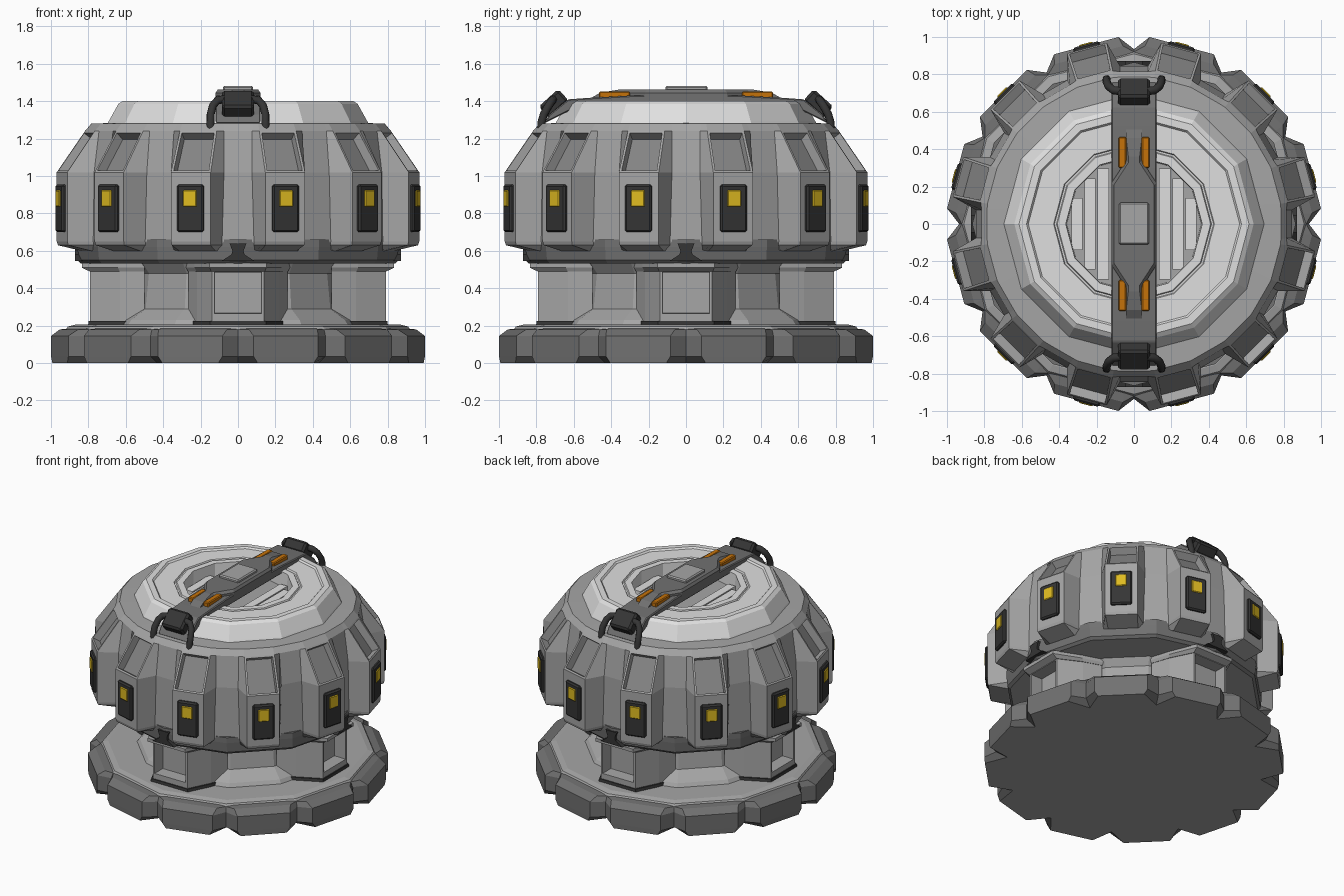
import bpy, bmesh, math
from mathutils import Matrix, Vector

if "Cube" in bpy.data.objects:
    bpy.data.objects.remove(bpy.data.objects["Cube"])


def material(name, r, g, b):
    m = bpy.data.materials.new(name)
    m.diffuse_color = (r, g, b, 1)
    m.use_nodes = True
    m.node_tree.nodes["Principled BSDF"].inputs["Base Color"].default_value = m.diffuse_color
    return m


GREY = material("mid grey", 0.38, 0.38, 0.38)
BAY = material("bay grey", 0.23, 0.23, 0.23)
LIGHT = material("light grey", 0.74, 0.74, 0.74)
DARK = material("dark grey", 0.165, 0.165, 0.165)
BLACK = material("charcoal", 0.035, 0.035, 0.035)
YELLOW = material("yellow", 0.74, 0.5, 0.015)
ORANGE = material("orange", 0.56, 0.17, 0.003)


def spin(deg):
    return Matrix.Rotation(math.radians(deg), 4, 'Z')


PODS = [spin(15 + 30 * k) for k in range(12)]
QUARTERS = [spin(90 * k) for k in range(4)]
ENDS = [spin(90), spin(-90)]
ONE = [Matrix.Identity(4)]


def loft(bm, rings, m=Matrix.Identity(4)):
    """Skin a list of equal closed rings and cap both ends."""
    vs = [[bm.verts.new(m @ Vector(p)) for p in r] for r in rings]
    n = len(rings[0])
    for a, b in zip(vs, vs[1:]):
        for i in range(n):
            bm.faces.new((a[i], a[(i + 1) % n], b[(i + 1) % n], b[i]))
    bm.faces.new(vs[0][::-1])
    bm.faces.new(vs[-1])


def finish(name, bm, mats, bevel=0):
    bmesh.ops.recalc_face_normals(bm, faces=bm.faces)
    me = bpy.data.meshes.new(name)
    bm.to_mesh(me)
    bm.free()
    for m in mats:
        me.materials.append(m)
    ob = bpy.data.objects.new(name, me)
    bpy.context.collection.objects.link(ob)
    if bevel:
        mod = ob.modifiers.new("edge_bevel", 'BEVEL')
        mod.width, mod.segments = bevel, 1
    return ob


def part(name, rings, mat, places=ONE, bevel=0):
    bm = bmesh.new()
    for m in places:
        loft(bm, rings, m)
    return finish(name, bm, [mat], bevel)


def grey_underside(ob):
    ob.data.materials.append(GREY)
    for p in ob.data.polygons:
        p.material_index = int(p.normal.z < -0.9)


def box(x0, x1, y0, y1, z0, z1):
    return [[(x0, y0, z), (x1, y0, z), (x1, y1, z), (x0, y1, z)] for z in (z0, z1)]


def twelve(*profile):
    """Twelve-sided rings from (radius, height) pairs."""
    return [[(r * math.cos(k * math.pi / 6), r * math.sin(k * math.pi / 6), z)
             for k in range(12)] for r, z in profile]


def across(profile, w):
    """Extrude an (x, z) profile sideways along y."""
    return [[(x, y, z) for x, z in profile] for y in (-w, w)]


def sector_ring(z, *points):
    """Repeat (radius, sideways, angle) points in all twelve sectors."""
    return [spin(30 * k + a) @ Vector((r, t, z)) for k in range(12) for r, t, a in points]


def recess(bm, faces, rim, depth):
    bmesh.ops.inset_individual(bm, faces=faces, thickness=rim, depth=0)
    bmesh.ops.inset_individual(bm, faces=faces, thickness=0.004, depth=-depth)


# Base rim: twelve blocks divided by V notches, and a top plate
def base_ring(z, notch, block, t):
    return sector_ring(z, (notch, 0, 0), (block, -t, 15), (block, t, 15))


base = part("base_rim", [base_ring(0, 0.86, 0.986, 0.155), base_ring(0.035, 0.935, 0.987, 0.178),
                         base_ring(0.145, 0.935, 0.987, 0.178), base_ring(0.18, 0.92, 0.935, 0.19),
                         base_ring(0.185, 0.88, 0.88, 0.18)], DARK)
grey_underside(base)
part("base_plate", twelve((0.92, 0.18), (0.91, 0.195), (0.87, 0.205)), GREY)

# Neck core
part("neck", twelve((0.68, 0.2), (0.66, 0.23), (0.57, 0.29), (0.55, 0.48), (0.6, 0.55)), GREY)


# Four pillars with recessed windows, feet and caps
def pillar_ring(z, out=0, side=0):
    half = [(0.79 + out, 0.14 + side), (0.63 + side, 0.22 + side), (0.5, 0.265 + side)]
    return [(x, -y, z) for x, y in reversed(half)] + [(x, y, z) for x, y in half]


bm = bmesh.new()
for m in QUARTERS:
    loft(bm, [pillar_ring(z) for z in (0.2, 0.25, 0.5, 0.54)], m)
bmesh.ops.recalc_face_normals(bm, faces=bm.faces)
recess(bm, [f for f in bm.faces if f.calc_center_median().xy.length > 0.77
            and 0.3 < f.calc_center_median().z < 0.45], 0.02, 0.09)
finish("pillars", bm, [GREY])
part("pillar_feet", [pillar_ring(0.2, 0.012, 0.012), pillar_ring(0.224, 0.008, 0.008)], BLACK, QUARTERS)
part("pillar_caps", [pillar_ring(0.49, 0.003, 0.003), pillar_ring(0.51, 0.045, 0.012),
                     pillar_ring(0.535, 0.045, 0.012)], GREY, QUARTERS)

# Collar under the drum, with a dark clip above each pillar
collar = part("collar", twelve((0.84, 0.532), (0.858, 0.55), (0.865, 0.62), (0.865, 0.66)), DARK)
grey_underside(collar)
part("collar_clips", [[(0.8, -a, z), (0.872, -a, z), (0.872, a, z), (0.8, a, z)]
                      for a, z in ((0.09, 0.545), (0.035, 0.58), (0.03, 0.6), (0.045, 0.64))],
     BLACK, QUARTERS)


# Drum: each 30 degree sector has a pod face and a valley face
def drum_ring(z, rp, tp, rv, tv):
    return sector_ring(z, (rv, -tv, 0), (rv, tv, 0), (rp, -tp, 15), (rp, tp, 15))


bm = bmesh.new()
loft(bm, [drum_ring(0.6, 0.84, 0.1, 0.82, 0.08),
          drum_ring(0.63, 0.968, 0.107, 0.84, 0.085),
          drum_ring(0.65, 0.974, 0.11, 0.845, 0.085),
          drum_ring(1.02, 0.974, 0.11, 0.845, 0.075),
          drum_ring(1.24, 0.82, 0.102, 0.815, 0.075),
          drum_ring(1.28, 0.785, 0.098, 0.785, 0.08),
          drum_ring(1.284, 0.67, 0.075, 0.67, 0.075)])
bmesh.ops.recalc_face_normals(bm, faces=bm.faces)
bays = []
for f in bm.faces:
    c = f.calc_center_median()
    off = abs(math.degrees(math.atan2(c.y, c.x)) % 30 - 15)
    if off < 1 and 1.05 < c.z < 1.2:
        bays.append(f)
recess(bm, bays, 0.018, 0.055)
for f in bays:
    f.material_index = 1
finish("drum", bm, [GREY, BAY])

# Lamp panels on the pods
part("lamp_panels", box(0.96, 0.994, -0.073, 0.073, 0.7, 0.955), BLACK, PODS, 0.01)
part("lamps", box(0.98, 1.0, -0.038, 0.038, 0.836, 0.924), YELLOW, PODS, 0.005)

# Dome lid with a recessed grille
part("dome", twelve((0.7, 1.275), (0.69, 1.295), (0.64, 1.385), (0.615, 1.402), (0.575, 1.402),
                    (0.565, 1.39), (0.43, 1.39), (0.425, 1.38), (0.415, 1.38), (0.41, 1.39),
                    (0.365, 1.39), (0.36, 1.28)), LIGHT)
bm = bmesh.new()
for side in (-1, 1):
    for x in (0.165, 0.235, 0.305):
        y = math.sqrt(0.355 ** 2 - (x + 0.02) ** 2) - 0.005
        loft(bm, box(side * x - 0.03, side * x + 0.03, -y, y, 1.27, 1.315))
finish("grille_slats", bm, [LIGHT])

# Bridge across the lid (profile in the local x-z plane, turned to run along y)
half = [(0.76, 1.28), (0.73, 1.33), (0.63, 1.41), (0.52, 1.418), (0.3, 1.43)]
strip = half + [(-x, z) for x, z in reversed(half)]
strip += [(-0.58, 1.37), (0.58, 1.37)]
part("bridge_strip", across(strip, 0.12), DARK, [spin(90)], 0.006)


# Raised spine, waisted near both ends
def spine_ring(z, s, end):
    side = [(0.12 - s, 0.22 - s), (0.042 - s, 0.34 - s), (0.042 - s, end)]
    q = [(x, -y) for x, y in reversed(side)] + side
    return [(x, y, z) for x, y in q] + [(-x, -y, z) for x, y in q]


part("bridge_spine", [spine_ring(1.41, 0, 0.52), spine_ring(1.445, 0, 0.46),
                      spine_ring(1.462, 0.012, 0.36)], DARK)
part("bridge_plate", box(-0.08, 0.08, -0.11, 0.115, 1.45, 1.482), GREY, ONE, 0.008)
bm = bmesh.new()
for m in (spin(0), spin(180)):
    for x in (-0.062, 0.062):
        loft(bm, box(x - 0.021, x + 0.021, 0.3, 0.465, 1.41, 1.452), m)
finish("bridge_lights", bm, [ORANGE], 0.006)

# Tilted clamps at both bridge ends
tilt = Matrix.Translation((0.705, 0, 1.385)) @ Matrix.Rotation(math.radians(42), 4, 'Y')
part("clamp_boxes", box(-0.07, 0.07, -0.085, 0.085, -0.04, 0.045), BLACK, [m @ tilt for m in ENDS], 0.014)

# Bent cables hanging from the clamps
curve = bpy.data.curves.new("clamp_cables", 'CURVE')
curve.dimensions = '3D'
curve.bevel_depth, curve.bevel_resolution, curve.use_fill_caps = 0.022, 2, True
curve.materials.append(BLACK)
path = [(0.71, 0.07, 1.41), (0.715, 0.11, 1.405), (0.735, 0.135, 1.375), (0.76, 0.146, 1.33),
        (0.772, 0.147, 1.29), (0.775, 0.147, 1.235)]
for m in ENDS:
    for s in (-1, 1):
        sp = curve.splines.new('POLY')
        sp.points.add(len(path) - 1)
        for p, (x, y, z) in zip(sp.points, path):
            p.co = (*(m @ Vector((x, s * y, z))), 1)
bpy.context.collection.objects.link(bpy.data.objects.new("clamp_cables", curve))
